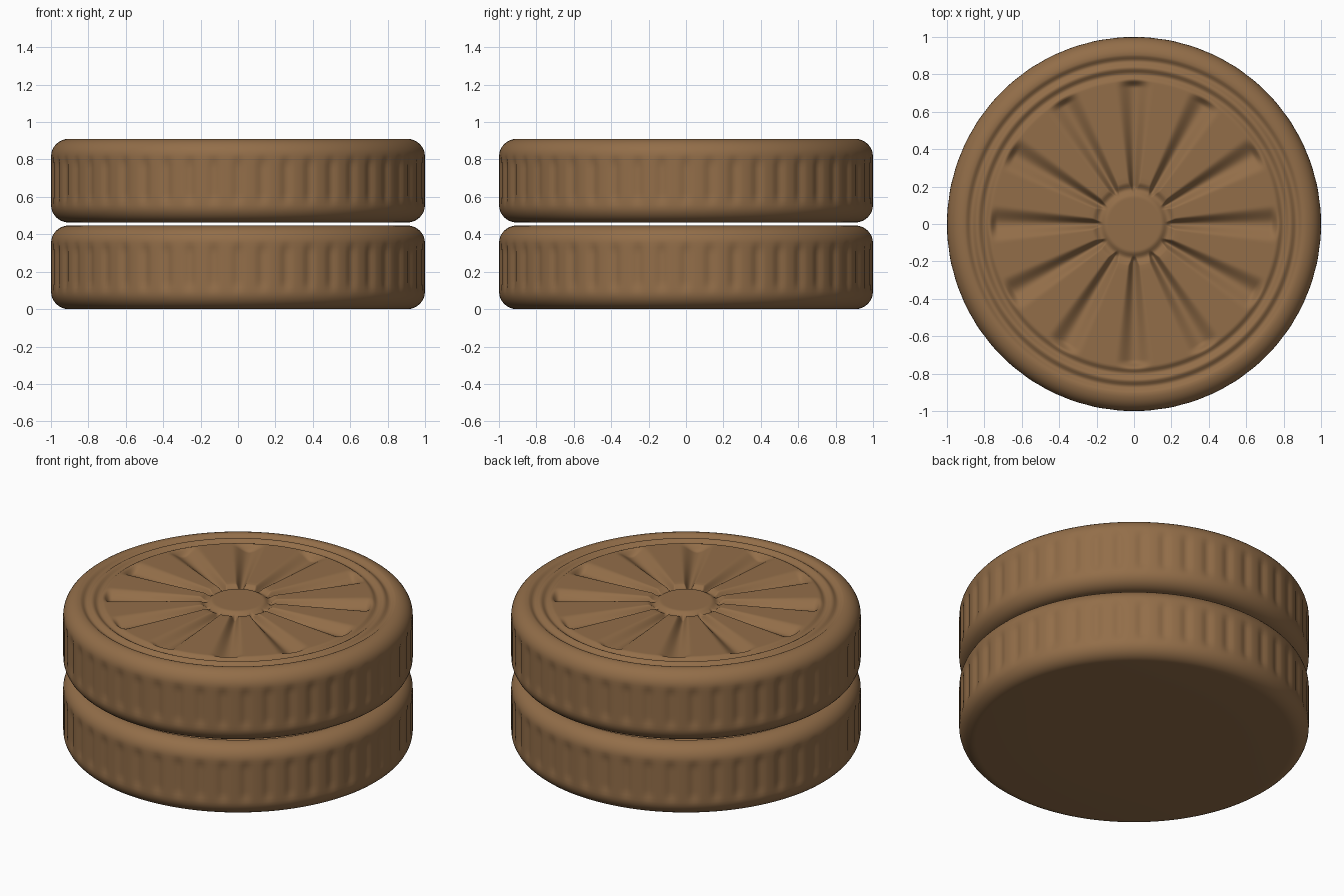
import bpy
import bmesh
from math import cos, sin, pi, tau, hypot

cube = bpy.data.objects.get("Cube")
if cube:
    bpy.data.objects.remove(cube)

HEIGHT = 0.447
BEVEL = 0.095
COLUMNS = 384
BLADES = 12
FLUTES = 48

brown = bpy.data.materials.new("warm brown")
brown.use_nodes = True
colour = (0.29, 0.155, 0.066, 1)
brown.diffuse_color = colour
bsdf = brown.node_tree.nodes["Principled BSDF"]
bsdf.inputs["Base Color"].default_value = colour
bsdf.inputs["Roughness"].default_value = 0.7


def dip(offset, half_width):
    """Rounded groove section: 1 at the middle, 0 past the half width."""
    t = min(abs(offset) / half_width, 1)
    return 0.5 + 0.5 * cos(pi * t)


def ramp(a, b, x):
    t = max(0, min(1, (x - a) / (b - a)))
    return t * t * (3 - 2 * t)


def from_nearest(angle, count):
    """Signed angle to the nearest of count evenly spaced spokes."""
    step = tau / count
    return (angle + step / 2) % step - step / 2


def top_depth(r, angle):
    """Ring grooves, hub groove and radial grooves in the top face."""
    rings = 0.018 * (dip(r - 0.87, 0.035) + dip(r - 0.80, 0.035))
    hub = 0.018 * dip(r - 0.185, 0.04)
    width = 0.03 + 0.13 * max(r - 0.2, 0)
    fade = ramp(0.155, 0.2, r) * (1 - ramp(0.73, 0.78, r))
    spoke = 0.04 * fade * dip(r * sin(from_nearest(angle, BLADES)), width)
    return max(rings, hub, spoke)


def flute_depth(z, angle):
    """Shallow vertical flutes round the side."""
    fade = ramp(0.08, 0.15, z) * (1 - ramp(0.30, 0.37, z))
    return 0.011 * fade * dip(from_nearest(angle, FLUTES), 0.045)


def outline():
    """Profile from the underside, up the side and in across the top."""
    pts = [(0.45, 0)]
    corner = [i * pi / 16 for i in range(9)]
    pts += [(1 - BEVEL + BEVEL * sin(a), BEVEL - BEVEL * cos(a)) for a in corner]
    side = HEIGHT - 2 * BEVEL
    pts += [(1, BEVEL + side * i / 12) for i in range(1, 12)]
    pts += [(1 - BEVEL + BEVEL * cos(a), HEIGHT - BEVEL + BEVEL * sin(a)) for a in corner]
    r = 0.895
    while r > 0.135:
        pts.append((r, HEIGHT))
        r -= 0.009 if r > 0.71 or r < 0.24 else 0.03
    return pts


def make_disc(name, z0):
    bm = bmesh.new()
    loops = []
    for r, z in outline():
        loop = []
        for c in range(COLUMNS):
            a = tau * c / COLUMNS
            rr = r - (flute_depth(z, a) if r > 0.99 else 0)
            zz = z - (top_depth(r, a) if z > HEIGHT - 0.001 else 0)
            loop.append(bm.verts.new((rr * cos(a), rr * sin(a), zz)))
        loops.append(loop)
    for low, high in zip(loops, loops[1:]):
        for c in range(COLUMNS):
            d = (c + 1) % COLUMNS
            bm.faces.new((low[c], low[d], high[d], high[c]))
    # close the underside and the hub
    for loop, z in ((loops[0][::-1], 0), (loops[-1], HEIGHT)):
        centre = bm.verts.new((0, 0, z))
        for c in range(COLUMNS):
            bm.faces.new((loop[c], loop[(c + 1) % COLUMNS], centre))
    for f in bm.faces:
        f.smooth = True
    mesh = bpy.data.meshes.new(name)
    bm.to_mesh(mesh)
    bm.free()
    mesh.materials.append(brown)
    obj = bpy.data.objects.new(name, mesh)
    obj.location.z = z0
    bpy.context.collection.objects.link(obj)
    return obj


make_disc("lower_disc", 0)
make_disc("upper_disc", 0.91 - HEIGHT)
